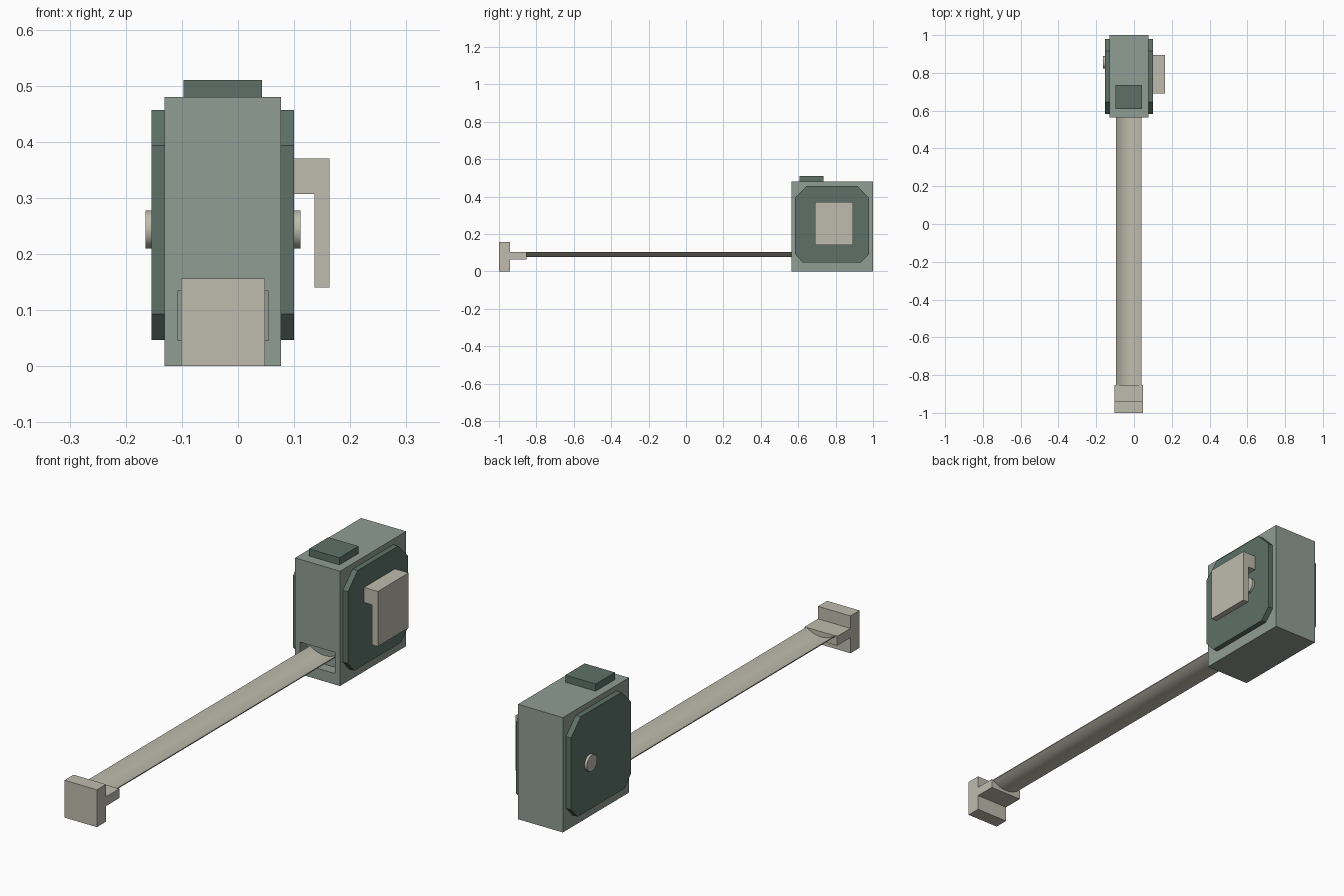
import bpy, math

if "Cube" in bpy.data.objects:
    bpy.data.objects.remove(bpy.data.objects["Cube"])

CX = -0.027  # centre plane of the case


def material(name, rgb):
    m = bpy.data.materials.new(name)
    m.diffuse_color = (*rgb, 1)
    m.use_nodes = True
    m.node_tree.nodes["Principled BSDF"].inputs["Base Color"].default_value = m.diffuse_color
    return m


GREEN = material("sage", (0.28, 0.34, 0.30))
DARK = material("dark_green", (0.11, 0.165, 0.14))
CREAM = material("cream", (0.52, 0.50, 0.42))


def loft(name, rings, mat):
    """Join equal-length closed rings and cap both ends."""
    n = len(rings[0])
    verts = [v for r in rings for v in r]
    faces = [(k * n + i, k * n + (i + 1) % n, (k + 1) * n + (i + 1) % n, (k + 1) * n + i)
             for k in range(len(rings) - 1) for i in range(n)]
    faces += [tuple(range(n))[::-1], tuple(range((len(rings) - 1) * n, len(rings) * n))]
    me = bpy.data.meshes.new(name)
    me.from_pydata(verts, [], faces)
    me.materials.append(mat)
    ob = bpy.data.objects.new(name, me)
    bpy.context.collection.objects.link(ob)
    # consistent outward normals
    import bmesh
    bm = bmesh.new()
    bm.from_mesh(me)
    bmesh.ops.recalc_face_normals(bm, faces=bm.faces)
    bm.to_mesh(me)
    bm.free()
    return ob


def rect_y(x0, x1, z0, z1, y):
    return [(x0, y, z0), (x1, y, z0), (x1, y, z1), (x0, y, z1)]


def box(name, x0, x1, y0, y1, z0, z1, mat):
    return loft(name, [rect_y(x0, x1, z0, z1, y) for y in (y0, y1)], mat)


def extrude_x(name, prof, x0, x1, mat):
    return loft(name, [[(x, y, z) for y, z in prof] for x in (x0, x1)], mat)


def smooth(ob):
    bpy.ops.object.select_all(action='DESELECT')
    ob.select_set(True)
    bpy.context.view_layer.objects.active = ob
    bpy.ops.object.shade_smooth_by_angle(angle=math.radians(35))


# case with recessed tape mouth at the front
mouth = (-0.108, 0.054, 0.046, 0.134)
shell = (-0.131, 0.077, 0.0, 0.48)
loft("case", [rect_y(*shell, 1.0), rect_y(*shell, 0.564),
              rect_y(*mouth, 0.564), rect_y(*mouth, 0.61)], GREEN)

# octagonal side plates and round centre pins
octagon = [(0.583, 0.093), (0.625, 0.047), (0.935, 0.047), (0.979, 0.093),
           (0.979, 0.393), (0.915, 0.457), (0.647, 0.457), (0.583, 0.393)]
circle = [(0.856 + 0.034 * math.cos(a * math.tau / 32), 0.244 + 0.034 * math.sin(a * math.tau / 32))
          for a in range(32)]
for side, s in (("left", -1), ("right", 1)):
    extrude_x(side + "_plate", octagon, CX + s * 0.104, CX + s * 0.127, DARK)
    smooth(extrude_x(side + "_pin", circle, CX + s * 0.127, CX + s * 0.138, CREAM))

# lock button on top
box("lock_button", -0.097, 0.043, 0.608, 0.735, 0.48, 0.51, DARK)

# belt clip, an upside-down L seen from the front
clip = [(0.10, 0.307), (0.136, 0.307), (0.136, 0.14), (0.163, 0.14), (0.163, 0.37), (0.10, 0.37)]
loft("belt_clip", [[(x, y, z) for x, z in clip] for y in (0.69, 0.894)], CREAM)

# tape blade with a shallow trough section
N, W, SAG, T = 16, 0.067, 0.023, 0.004
curve = [(CX + W * t, 0.078 + SAG * t * t) for t in (2 * i / N - 1 for i in range(N + 1))]
section = curve + [(x, z + T) for x, z in reversed(curve)]
smooth(loft("tape_blade", [[(x, y, z) for x, z in section] for y in (-0.86, 0.615)], CREAM))

# end hook: upright plate plus tongue
hook = [(-1, 0), (-0.94, 0), (-0.94, 0.065), (-0.852, 0.065), (-0.852, 0.104),
        (-0.94, 0.104), (-0.94, 0.156), (-1, 0.156)]
extrude_x("end_hook", hook, -0.102, 0.048, CREAM)
